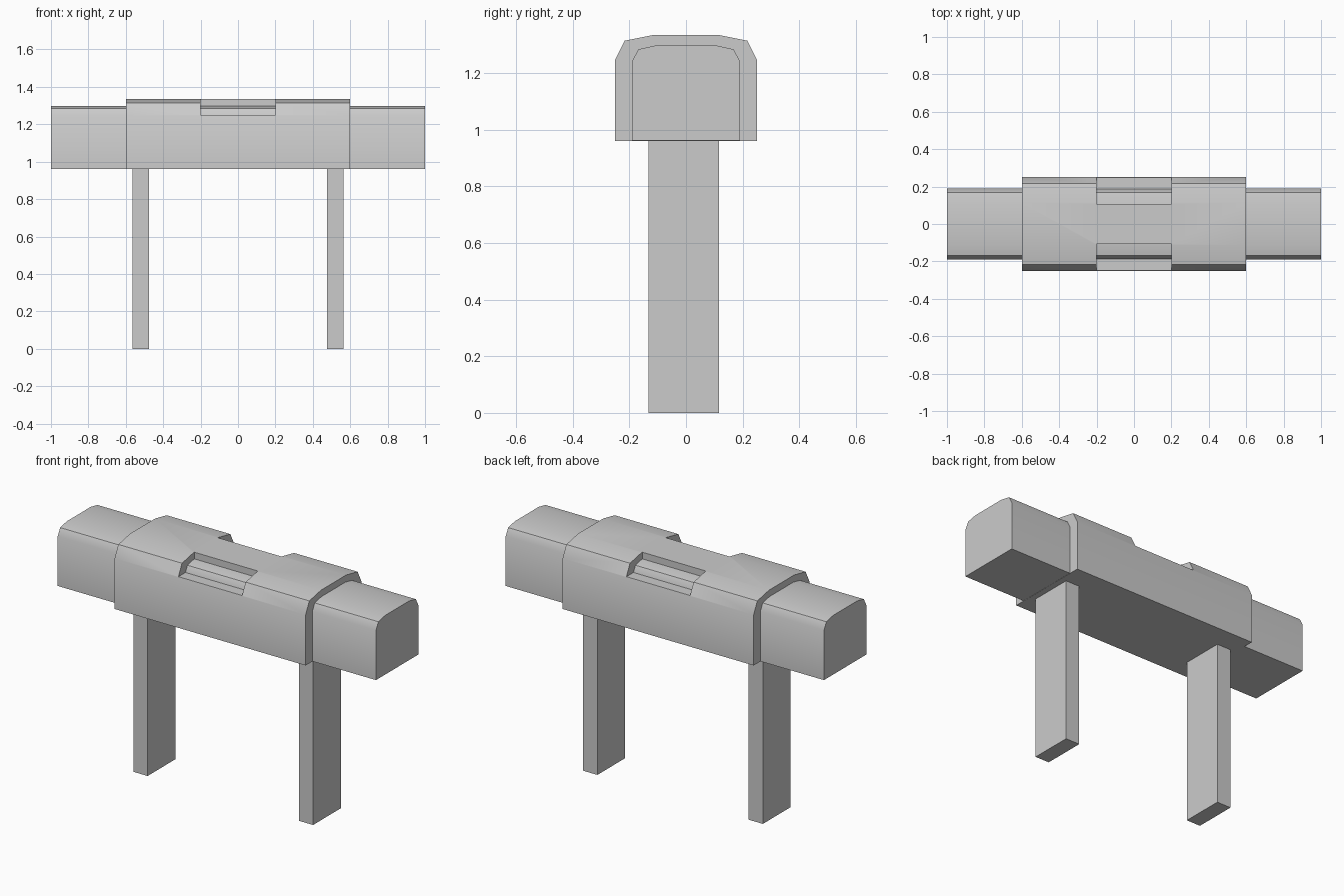
import bpy
import math

default = bpy.data.objects.get("Cube")
if default:
    bpy.data.objects.remove(default)

grey = bpy.data.materials.new("plain grey")
grey.use_nodes = True
GREY = (0.6, 0.6, 0.6, 1)
grey.diffuse_color = GREY
grey.node_tree.nodes["Principled BSDF"].inputs["Base Color"].default_value = GREY


def extrude_x(name, half_profile, half_length):
    """Mirror a (y, z) half profile and extrude it along x as a closed solid."""
    ring = half_profile + [(-y, z) for y, z in reversed(half_profile)]
    n = len(ring)
    verts = [(x, y, z) for x in (-half_length, half_length) for y, z in ring]
    faces = [tuple(reversed(range(n))), tuple(range(n, 2 * n))]
    faces += [(i, (i + 1) % n, n + (i + 1) % n, n + i) for i in range(n)]
    mesh = bpy.data.meshes.new(name)
    mesh.from_pydata(verts, [], faces)
    mesh.materials.append(grey)
    obj = bpy.data.objects.new(name, mesh)
    bpy.context.collection.objects.link(obj)
    return obj


def box(name, low, high):
    bpy.ops.mesh.primitive_cube_add(size=1)
    obj = bpy.context.object
    obj.name = name
    for v in obj.data.vertices:
        v.co = [l + (c + 0.5) * (h - l) for c, l, h in zip(v.co, low, high)]
    obj.data.materials.append(grey)
    return obj


def select_only(obj):
    bpy.ops.object.select_all(action="DESELECT")
    obj.select_set(True)
    bpy.context.view_layer.objects.active = obj


# Long inner bar, and the wider sleeve around its middle
BASE = 0.96
bar = extrude_x("inner_bar", [(0.19, BASE + 0.001), (0.19, 1.243),
                              (0.168, 1.284), (0.108, 1.297)], 1.0)
sleeve = extrude_x("outer_sleeve", [(0.25, BASE), (0.25, 1.248),
                                    (0.217, 1.314), (0.113, 1.335)], 0.6)

# Notches through the sleeve's upper edges, exposing the bar
for side in (-1, 1):
    y_low, y_high = sorted((side * 0.107, side * 0.4))
    cutter = box("notch_cutter", (-0.2, y_low, 1.25), (0.2, y_high, 1.5))
    cutter.hide_render = True
    select_only(sleeve)
    cut = sleeve.modifiers.new("notch", "BOOLEAN")
    cut.operation = "DIFFERENCE"
    cut.solver = "EXACT"
    cut.object = cutter
    bpy.ops.object.modifier_apply(modifier=cut.name)
    bpy.data.objects.remove(cutter)

for body in (bar, sleeve):
    select_only(body)
    bpy.ops.object.shade_smooth_by_angle(angle=math.radians(32))

# Two flat plank legs
for name, x in (("right_leg", -0.52), ("left_leg", 0.52)):
    box(name, (x - 0.045, -0.133, 0), (x + 0.045, 0.117, BASE))
